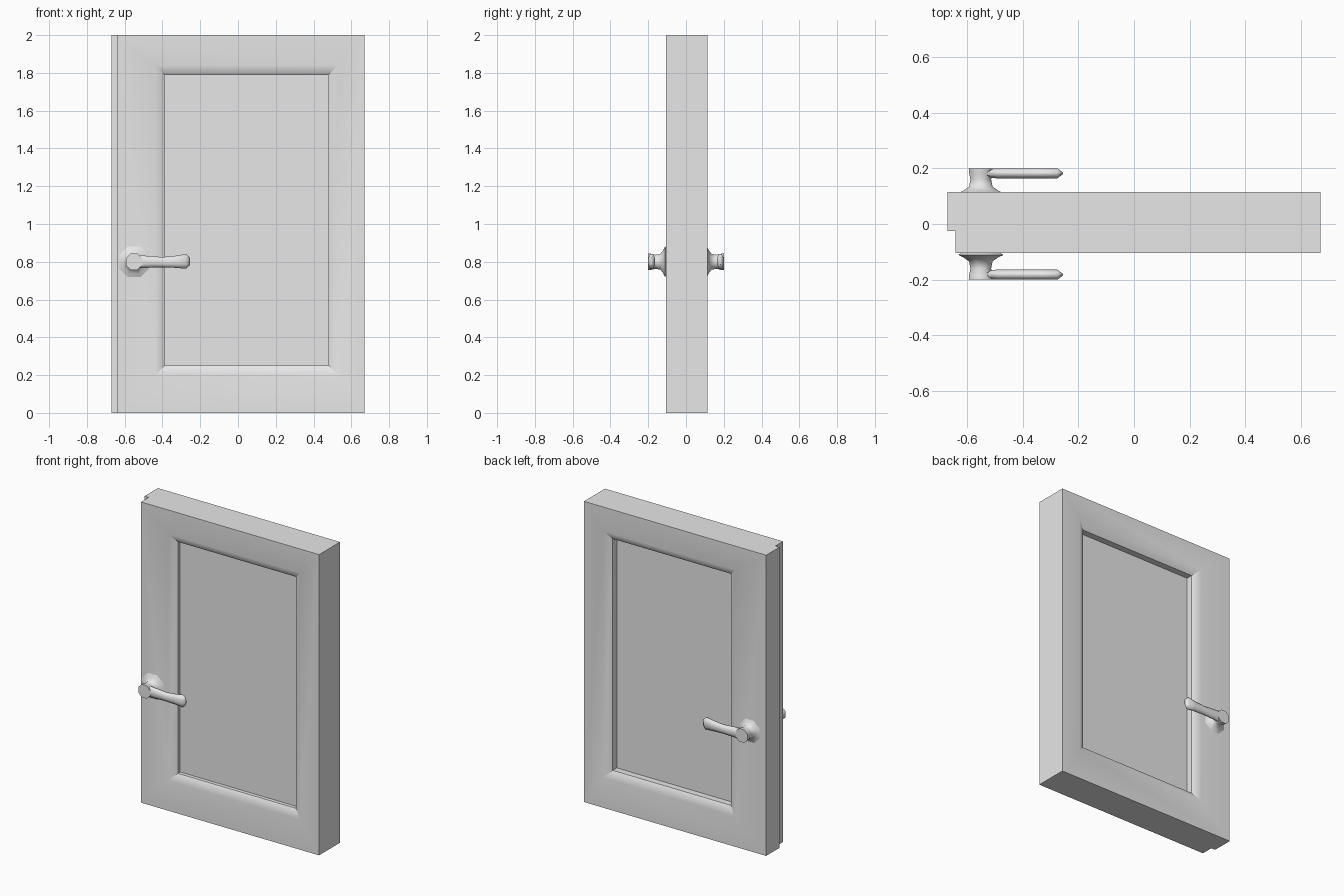
import bpy
import bmesh
import math
from mathutils import Vector

cube = bpy.data.objects.get("Cube")
if cube:
    bpy.data.objects.remove(cube, do_unlink=True)

grey = bpy.data.materials.new("light_grey")
grey.use_nodes = True
grey.diffuse_color = (0.8, 0.8, 0.8, 1)
grey.node_tree.nodes["Principled BSDF"].inputs["Base Color"].default_value = (0.8, 0.8, 0.8, 1)


def loft(bm, rings):
    """Join matching rings of points with quads and cap both ends."""
    loops = [[bm.verts.new(p) for p in ring] for ring in rings]
    for a, b in zip(loops, loops[1:]):
        n = len(a)
        for i in range(n):
            j = (i + 1) % n
            bm.faces.new((a[i], a[j], b[j], b[i]))
    bm.faces.new(loops[0])
    bm.faces.new(loops[-1])


def make_object(name, bm):
    bmesh.ops.recalc_face_normals(bm, faces=bm.faces)
    mesh = bpy.data.meshes.new(name)
    bm.to_mesh(mesh)
    bm.free()
    mesh.materials.append(grey)
    obj = bpy.data.objects.new(name, mesh)
    bpy.context.collection.objects.link(obj)
    return obj


def activate(obj):
    bpy.ops.object.select_all(action='DESELECT')
    obj.select_set(True)
    bpy.context.view_layer.objects.active = obj


def smooth(obj, degrees):
    activate(obj)
    bpy.ops.object.shade_smooth_by_angle(angle=math.radians(degrees))


def rect(x0, x1, z0, z1, y):
    return [(x0, y, z0), (x1, y, z0), (x1, y, z1), (x0, y, z1)]


# Door leaf: recessed panel, sloped moulding and thick frame on both faces
outer = (-0.67, 0.67, 0, 2)
moulding = (-0.44, 0.53, 0.20, 1.84)
opening = (-0.39, 0.48, 0.25, 1.79)
sections = [(opening, -0.05), (opening, -0.075), (moulding, -0.105), (outer, -0.105),
            (outer, 0.115), (moulding, 0.115), (opening, 0.085), (opening, 0.042)]
bm = bmesh.new()
loft(bm, [rect(*size, y) for size, y in sections])
door = make_object("door_leaf", bm)

# Rebate along the latch edge
bm = bmesh.new()
loft(bm, [rect(-0.8, -0.64, -0.1, 2.1, y) for y in (-0.3, -0.025)])
cutter = make_object("rebate_cutter", bm)
cutter.hide_render = True
cut = door.modifiers.new("rebate", 'BOOLEAN')
cut.operation = 'DIFFERENCE'
cut.solver = 'EXACT'
cut.object = cutter
activate(door)
bpy.ops.object.modifier_apply(modifier=cut.name)
bpy.data.objects.remove(cutter, do_unlink=True)
smooth(door, 40)

# Handles: eight-sided rose and neck, with a lever swelling at its tip
SIDES = 8
ANGLES = [math.tau * (i + 0.5) / SIDES for i in range(SIDES)]
CENTRE = Vector((-0.55, 0, 0.8))
NECK = [(0.07, 0.10), (0.088, 0.111), (0.066, 0.121), (0.046, 0.134),
        (0.04, 0.16), (0.046, 0.185), (0.047, 0.2)]
# Lever stations: x, half depth, half height, centre height
LEVER = [(-0.55, 0.016, 0.036, 0.8), (-0.49, 0.018, 0.032, 0.8),
         (-0.40, 0.018, 0.027, 0.798), (-0.33, 0.018, 0.032, 0.8),
         (-0.275, 0.018, 0.039, 0.802), (-0.255, 0.003, 0.02, 0.802)]

for name, side in (("front", -1), ("back", 1)):
    bm = bmesh.new()
    loft(bm, [[CENTRE + Vector((r * math.cos(a), side * y, r * math.sin(a)))
               for a in ANGLES] for r, y in NECK])
    smooth(make_object(name + "_handle_rose", bm), 60)

    bm = bmesh.new()
    flat = 1 / math.cos(math.pi / SIDES)
    loft(bm, [[(x, side * 0.182 + d * flat * math.cos(a), z + h * flat * math.sin(a))
               for a in ANGLES] for x, d, h, z in LEVER])
    smooth(make_object(name + "_handle_lever", bm), 60)
